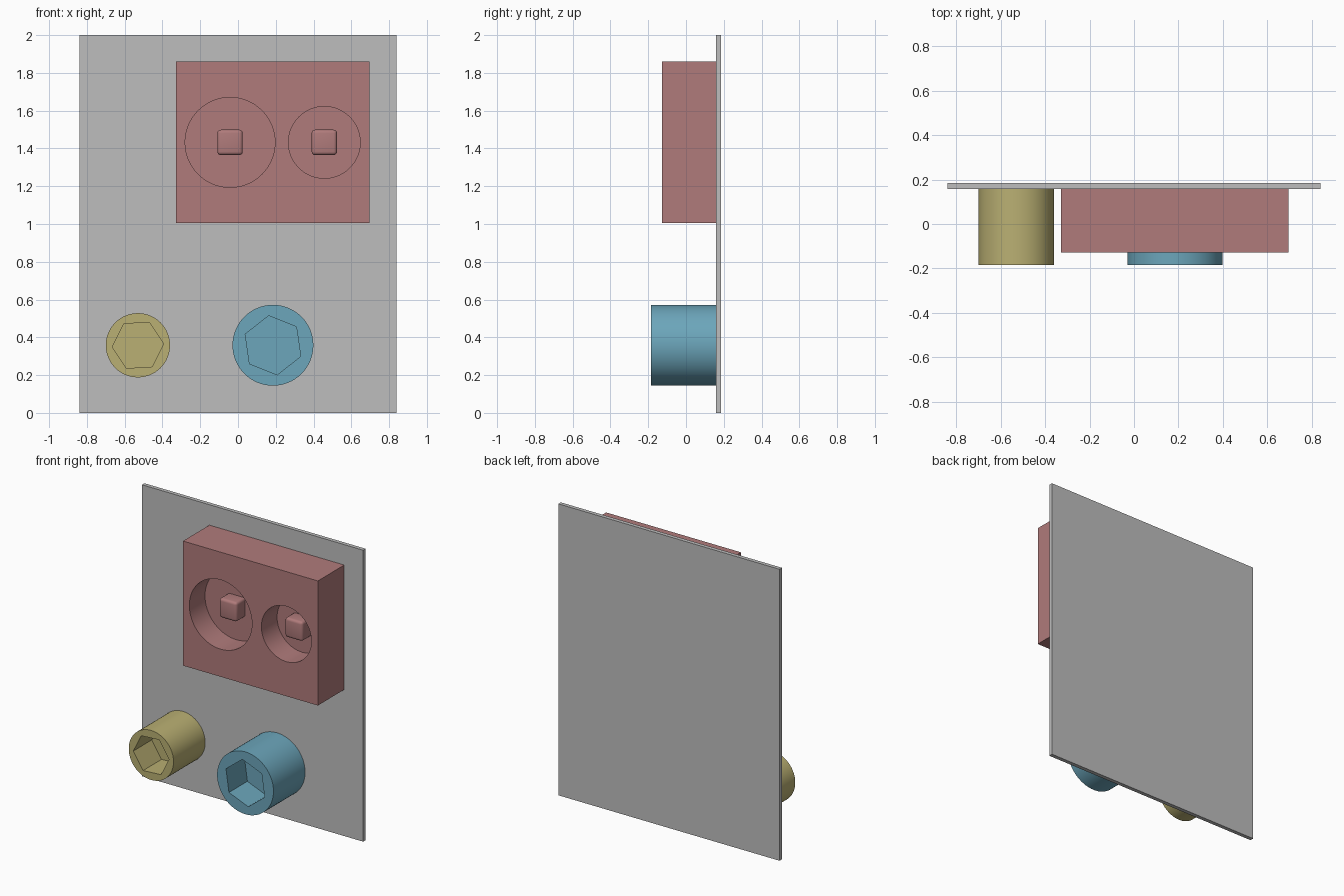
import bpy, math

if "Cube" in bpy.data.objects:
    bpy.data.objects.remove(bpy.data.objects["Cube"])

FRONT, BACK, PANEL = -0.185, 0.185, 0.158   # front limit, rear limit, panel front face


def material(name, rgb):
    m = bpy.data.materials.new(name)
    lin = [((c / 255 + 0.055) / 1.055) ** 2.4 for c in rgb]
    m.diffuse_color = (*lin, 1)
    m.use_nodes = True
    m.node_tree.nodes["Principled BSDF"].inputs["Base Color"].default_value = m.diffuse_color
    return m


grey = material("panel grey", (190, 190, 190))
rose = material("dusty rose", (176, 123, 123))
sand = material("sand yellow", (186, 176, 115))
blue = material("steel blue", (108, 166, 187))


def finish(name, mat):
    ob = bpy.context.object
    ob.name = name
    bpy.ops.object.transform_apply(location=False, rotation=True, scale=True)
    ob.data.materials.append(mat)
    return ob


def block(name, mat, x, y, z):
    """Box from (min, max) pairs."""
    ranges = (x, y, z)
    bpy.ops.mesh.primitive_cube_add(size=1, location=[(a + b) / 2 for a, b in ranges])
    bpy.context.object.scale = [b - a for a, b in ranges]
    return finish(name, mat)


def prism(name, mat, x, z, r, y0, y1, sides, turn=0.0):
    """Prism along y; first corner at angle `turn` (degrees) seen from the front."""
    bpy.ops.mesh.primitive_cylinder_add(vertices=sides, radius=r, depth=y1 - y0,
                                        location=(x, (y0 + y1) / 2, z))
    ob = bpy.context.object
    # primitive's first corner lies on local +y, which points up after tipping over
    ob.rotation_euler = (math.radians(90), math.radians(90 - turn), 0)
    return finish(name, mat)


def apply_modifier(ob, mod):
    bpy.ops.object.select_all(action='DESELECT')
    ob.select_set(True)
    bpy.context.view_layer.objects.active = ob
    bpy.ops.object.modifier_apply(modifier=mod.name)


def cut(ob, cutter):
    mod = ob.modifiers.new("cut", 'BOOLEAN')
    mod.operation, mod.solver, mod.object = 'DIFFERENCE', 'EXACT', cutter
    apply_modifier(ob, mod)
    bpy.data.objects.remove(cutter)


def smooth(ob):
    bpy.ops.object.select_all(action='DESELECT')
    ob.select_set(True)
    bpy.context.view_layer.objects.active = ob
    bpy.ops.object.shade_smooth_by_angle(angle=math.radians(30))


# Back panel
block("back_panel", grey, (-0.84, 0.84), (PANEL, BACK), (0, 2))

# Housing with two round recesses, each holding a rounded peg
box_front, depth = -0.128, 0.17
housing = block("housing", rose, (-0.328, 0.696), (box_front, PANEL), (1.005, 1.86))
for side, x, r in (("left", -0.042, 0.238), ("right", 0.457, 0.19)):
    cut(housing, prism("recess", rose, x, 1.432, r, box_front - 0.1, box_front + depth, 64))
    peg = block(side + "_peg", rose, (x - 0.067, x + 0.067),
                (box_front + 0.075, box_front + depth + 0.03), (1.365, 1.499))
    bev = peg.modifiers.new("round", 'BEVEL')
    bev.width, bev.segments = 0.018, 4
    apply_modifier(peg, bev)
    smooth(peg)
smooth(housing)

# Round knobs with hexagonal sockets
for name, mat, x, r, hex_r, turn in (("small_knob", sand, -0.53, 0.17, 0.136, 3.4),
                                     ("large_knob", blue, 0.185, 0.214, 0.158, 38.2)):
    knob = prism(name, mat, x, 0.358, r, FRONT, PANEL, 64)
    cut(knob, prism("socket", mat, x, 0.358, hex_r, FRONT - 0.1, FRONT + 0.2, 6, turn))
    smooth(knob)
